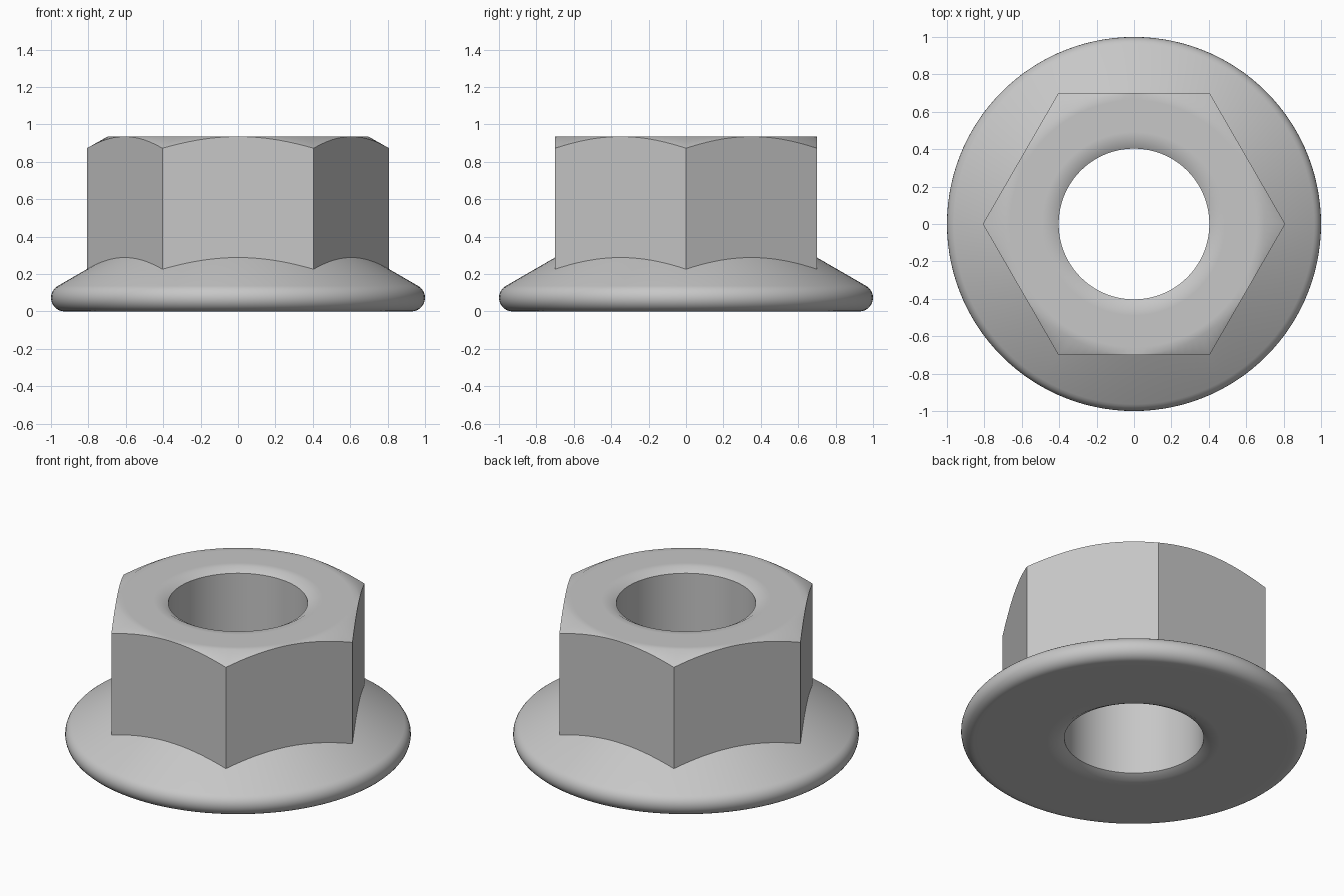
import bpy, bmesh
from math import sin, cos, radians, tan, pi

cube = bpy.data.objects.get("Cube")
if cube:
    bpy.data.objects.remove(cube)

SEGMENTS = 120          # multiple of six so the hex corners fall on vertices
BORE, LEAD_IN, LEAD_DEPTH = 0.403, 0.447, 0.025
FLAT, TOP = 0.70, 0.935
LIP = 0.073             # radius of the rounded flange rim
SLOPE = tan(radians(30))


def hex_radius(angle):
    """Distance from the axis to the hexagon wall, corners on the x axis."""
    return FLAT / cos(angle % (pi / 3) - pi / 6)


def section(angle):
    """Closed radial section (radius, height) at one angle around the axis."""
    wall = hex_radius(angle)
    rim = 1 - LIP
    pts = [(BORE, LEAD_DEPTH), (LEAD_IN, 0), (0.5, 0), (rim - 0.04, 0)]
    # rounded rim, from underneath to the tangent of the sloping flange
    for i in range(13):
        a = radians(-90 + 150 * i / 12)
        pts.append((rim + LIP * cos(a), LIP + LIP * sin(a)))
    r, z = pts[-1]
    # sloping flange, hexagon wall, conical top chamfer
    pts.append((wall, z + (r - wall) * SLOPE))
    pts.append((wall, TOP - (wall - FLAT) * SLOPE))
    # flat top and lead-in to the bore
    pts += [(FLAT - 0.003, TOP), (FLAT - 0.04, TOP), (0.49, TOP),
            (LEAD_IN, TOP), (BORE, TOP - LEAD_DEPTH)]
    return pts


# Loft the sections into one closed ring
bm = bmesh.new()
rings = []
for s in range(SEGMENTS):
    a = 2 * pi * s / SEGMENTS
    rings.append([bm.verts.new((r * cos(a), r * sin(a), z)) for r, z in section(a)])
for s, ring in enumerate(rings):
    following = rings[(s + 1) % SEGMENTS]
    for i in range(len(ring)):
        j = (i + 1) % len(ring)
        bm.faces.new((ring[i], following[i], following[j], ring[j]))
bmesh.ops.recalc_face_normals(bm, faces=bm.faces)
mesh = bpy.data.meshes.new("flange_nut")
bm.to_mesh(mesh)
bm.free()

nut = bpy.data.objects.new("flange_nut", mesh)
bpy.context.collection.objects.link(nut)

# Plain grey metal colour
steel = bpy.data.materials.new("grey_steel")
steel.use_nodes = True
colour = (0.57, 0.57, 0.57, 1)
steel.diffuse_color = colour
steel.node_tree.nodes["Principled BSDF"].inputs["Base Color"].default_value = colour
mesh.materials.append(steel)

# Smooth rim and bore, crisp hexagon edges
bpy.ops.object.select_all(action="DESELECT")
nut.select_set(True)
bpy.context.view_layer.objects.active = nut
bpy.ops.object.shade_smooth_by_angle(angle=radians(40))
